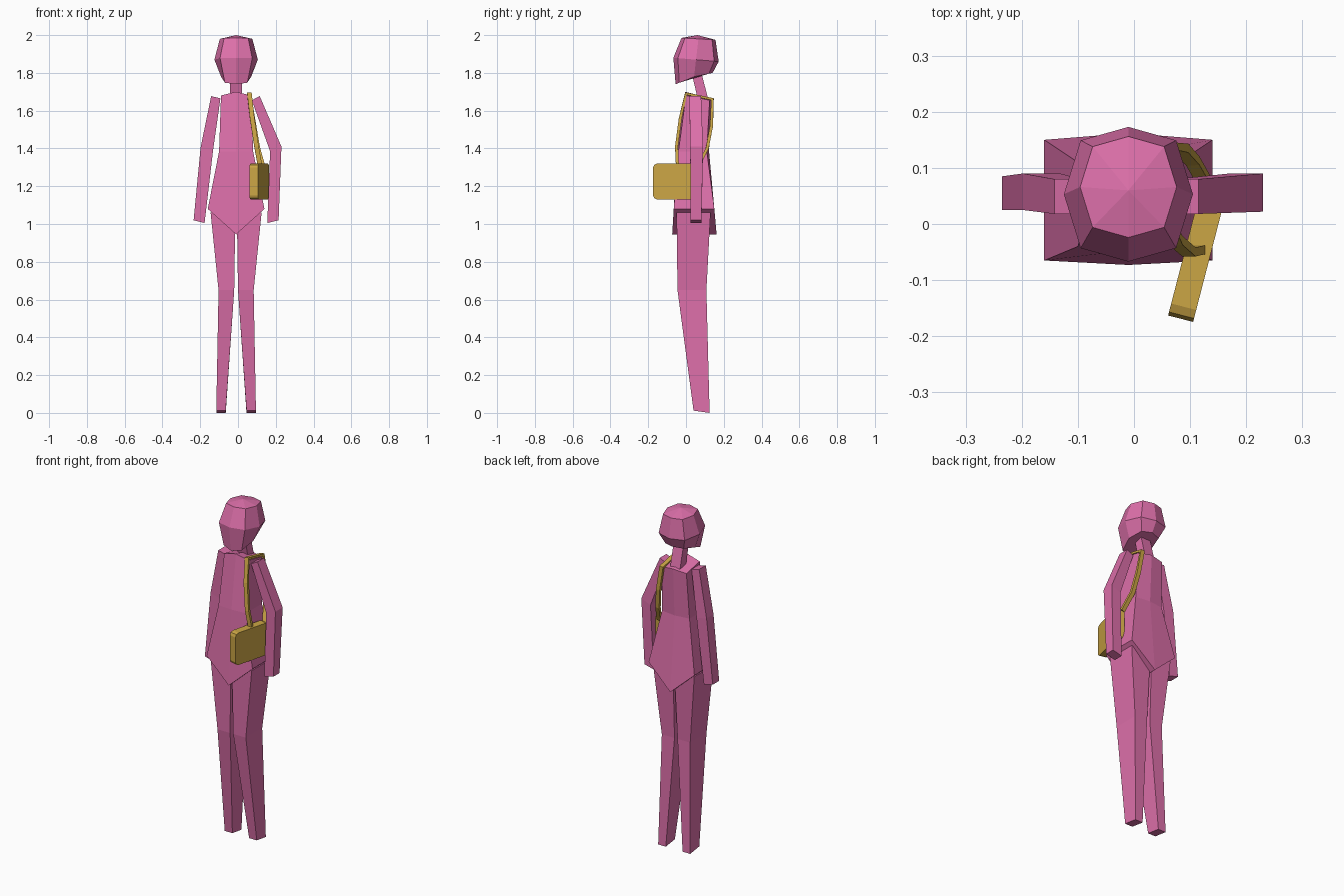
import bpy, bmesh, math
from mathutils import Vector

if "Cube" in bpy.data.objects:
    bpy.data.objects.remove(bpy.data.objects["Cube"])

CX = -0.01  # body centre line


def material(name, rgb):
    m = bpy.data.materials.new(name)
    m.diffuse_color = (*rgb, 1)
    m.use_nodes = True
    m.node_tree.nodes["Principled BSDF"].inputs["Base Color"].default_value = m.diffuse_color
    return m


PINK = material("pink", (0.72, 0.16, 0.40))
GOLD = material("gold", (0.60, 0.38, 0.06))


def finish(name, bm, mat):
    bmesh.ops.recalc_face_normals(bm, faces=bm.faces)
    me = bpy.data.meshes.new(name)
    bm.to_mesh(me)
    bm.free()
    me.materials.append(mat)
    ob = bpy.data.objects.new(name, me)
    bpy.context.collection.objects.link(ob)
    return ob


def loft(name, rings, mat, caps=None, apex=None):
    """Skin a list of equal-sized rings; caps lists the end faces by index."""
    bm = bmesh.new()
    vs = [[bm.verts.new(p) for p in r] for r in rings]
    n = len(vs[0])
    for a, b in zip(vs, vs[1:]):
        for i in range(n):
            j = (i + 1) % n
            bm.faces.new((a[i], a[j], b[j], b[i]))
    caps = caps or [range(n)]
    for cap in caps:
        bm.faces.new([vs[0][i] for i in cap])
    if apex:
        top = bm.verts.new(apex)
        for i in range(n):
            bm.faces.new((vs[-1][i], vs[-1][(i + 1) % n], top))
    else:
        for cap in caps:
            bm.faces.new([vs[-1][i] for i in cap])
    return finish(name, bm, mat)


def limb_ring(xa, xb, y0, y1, za, zb, dz=0.0):
    """Four-sided section; za/zb are heights at xa/xb, dz raises the front."""
    return [(xa, y0, za + dz), (xb, y0, zb + dz), (xb, y1, zb), (xa, y1, za)]


# Head: faceted octagonal rings, tilted at the chin
def head_ring(yc, rx, ry, z_front, z_side, z_back):
    ring = []
    for k in range(8):
        a = k * math.pi / 4
        s, c = math.sin(a), -math.cos(a)
        if k % 2:
            s, c = math.copysign(0.74, s), math.copysign(0.8, c)
        z = z_side + abs(c) * ((z_back if c > 0 else z_front) - z_side)
        ring.append((CX + rx * s, yc + ry * c, z))
    return ring


loft("head", [head_ring(0.043, 0.08, 0.098, 1.74, 1.78, 1.80),
              head_ring(0.053, 0.115, 0.12, 1.88, 1.87, 1.86),
              head_ring(0.066, 0.086, 0.09, 1.985, 1.98, 1.975)],
     PINK, apex=(CX, 0.06, 2.0))

# Neck: leans forward
loft("neck", [limb_ring(-0.042, 0.022, 0.065, 0.12, 1.65, 1.65),
              limb_ring(-0.042, 0.022, 0.03, 0.082, 1.80, 1.80)], PINK)


# Torso: six-sided rings with a V at front and back of the hips
def torso_ring(hx, yf, yb, cf, cb, zf, zb, zcf, zcb):
    return [(CX - hx, yf, zf), (CX, cf, zcf), (CX + hx, yf, zf),
            (CX + hx, yb, zb), (CX, cb, zcb), (CX - hx, yb, zb)]


loft("torso", [torso_ring(0.15, -0.065, 0.15, -0.073, 0.162, 1.08, 1.08, 0.945, 0.945),
               torso_ring(0.09, -0.04, 0.11, -0.047, 0.122, 1.385, 1.385, 1.385, 1.385),
               torso_ring(0.08, 0.0, 0.125, -0.005, 0.135, 1.68, 1.655, 1.70, 1.665)],
     PINK, caps=[(0, 1, 4, 5), (1, 2, 3, 4)])

# Legs: mirrored about the body centre line
for side, label in ((1, "right_leg"), (-1, "left_leg")):
    def mx(d):
        return CX + side * d
    loft(label, [limb_ring(mx(0.055), mx(0.105), 0.04, 0.125, 0.0, 0.0, 0.012),
                 limb_ring(mx(0.010), mx(0.093), -0.045, 0.108, 0.65, 0.65),
                 limb_ring(mx(0.004), mx(0.135), -0.05, 0.13, 1.06, 1.06)], PINK)

# Arms: one hangs down, the other bends out around the bag
loft("left_arm", [limb_ring(-0.235, -0.177, 0.025, 0.085, 1.02, 1.005),
                  limb_ring(-0.198, -0.132, 0.025, 0.09, 1.405, 1.39),
                  limb_ring(-0.142, -0.093, 0.018, 0.08, 1.677, 1.665)], PINK)
loft("right_arm", [limb_ring(0.155, 0.215, 0.025, 0.082, 1.005, 1.02),
                   limb_ring(0.17, 0.23, 0.022, 0.09, 1.385, 1.41),
                   limb_ring(0.073, 0.115, 0.018, 0.08, 1.655, 1.677)], PINK)

# Bag: slab with bevelled side-profile corners
bm = bmesh.new()
bmesh.ops.create_cube(bm, size=1)
bmesh.ops.scale(bm, vec=(0.046, 0.235, 0.19), verts=bm.verts)
edges = [e for e in bm.edges
         if abs((e.verts[0].co - e.verts[1].co).normalized().x) > 0.9]
bmesh.ops.bevel(bm, geom=edges, offset=0.022, segments=2, profile=0.5, affect='EDGES')
bag = finish("shoulder_bag", bm, GOLD)
bag.location = (0.1125, -0.055, 1.225)
bag.rotation_euler.z = math.radians(-14.5)

# Strap: square band over the shoulder
path = [(0.118, -0.045, 1.30), (0.098, -0.05, 1.41), (0.075, -0.03, 1.56),
        (0.06, 0.0, 1.69), (0.06, 0.14, 1.66), (0.085, 0.135, 1.52),
        (0.105, 0.112, 1.40), (0.133, 0.062, 1.30)]
pts = [Vector(p) for p in path]
rings = []
for i, p in enumerate(pts):
    t = (pts[min(i + 1, len(pts) - 1)] - pts[max(i - 1, 0)]).normalized()
    u = (Vector((1, 0, 0)) - t * t.x).normalized() * 0.012
    v = t.cross(u).normalized() * 0.008
    rings.append([p + u + v, p - u + v, p - u - v, p + u - v])
loft("bag_strap", rings, GOLD)
